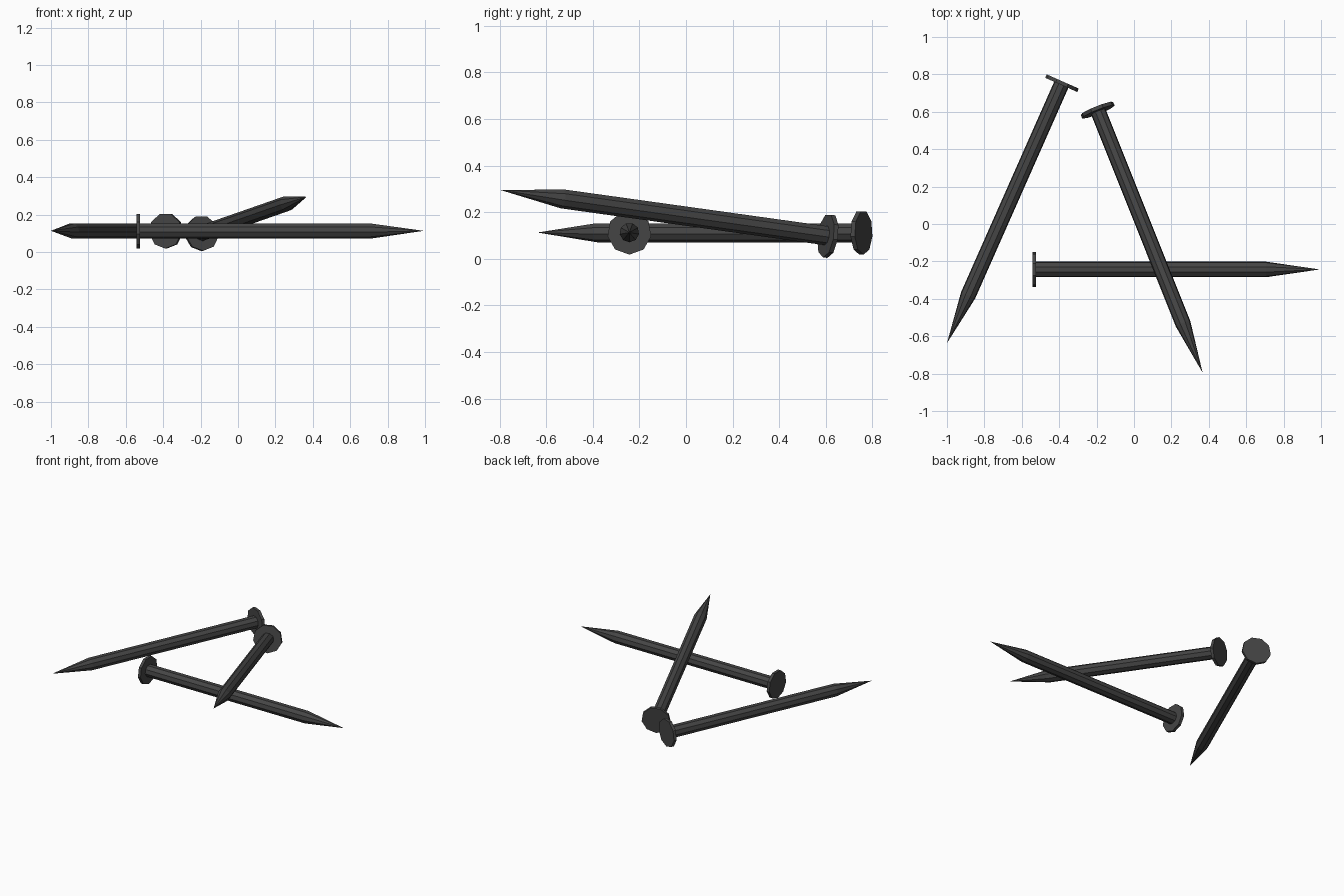
import bpy, bmesh, math
from mathutils import Vector, Matrix

cube = bpy.data.objects.get("Cube")
if cube:
    bpy.data.objects.remove(cube, do_unlink=True)

SIDES = 9
LENGTH = 1.535

iron = bpy.data.materials.new("dark iron")
iron.use_nodes = True
colour = (0.06, 0.06, 0.06, 1)
iron.diffuse_color = colour
iron.node_tree.nodes["Principled BSDF"].inputs["Base Color"].default_value = colour

# Lathe profile: (distance from head top, radius)
PROFILE = [(0, 0.095), (0.02, 0.095), (0.02, 0.042), (1.25, 0.042), (LENGTH, 0)]


def nail(name, head, tip):
    """Low-poly nail from the head centre, pointing at the tip."""
    axis = (Vector(tip) - Vector(head)).normalized()
    side = axis.cross(Vector((0, 0, 1))).normalized()
    up = side.cross(axis)
    bm = bmesh.new()
    rings = []
    for along, radius in PROFILE[:-1]:
        ring = []
        for i in range(SIDES):
            a = 2 * math.pi * i / SIDES
            offset = side * math.sin(a) - up * math.cos(a)
            ring.append(bm.verts.new(Vector(head) + axis * along + offset * radius))
        rings.append(ring)
    point = bm.verts.new(Vector(tip))
    bm.faces.new(rings[0])
    for i in range(SIDES):
        j = (i + 1) % SIDES
        for a, b in zip(rings, rings[1:]):
            bm.faces.new((a[i], a[j], b[j], b[i]))
        bm.faces.new((rings[-1][i], rings[-1][j], point))
    bmesh.ops.recalc_face_normals(bm, faces=bm.faces)
    mesh = bpy.data.meshes.new(name)
    bm.to_mesh(mesh)
    bm.free()
    mesh.materials.append(iron)
    bpy.context.collection.objects.link(bpy.data.objects.new(name, mesh))


# Two nails lying flat, one propped across
nail("front_nail", (-0.543, -0.243, 0.113), (0.993, -0.243, 0.113))
nail("right_nail", (-0.381, 0.762, 0.113), (-1.0, -0.637, 0.113))
nail("leaning_nail", (-0.198, 0.618, 0.098), (0.367, -0.795, 0.295))
